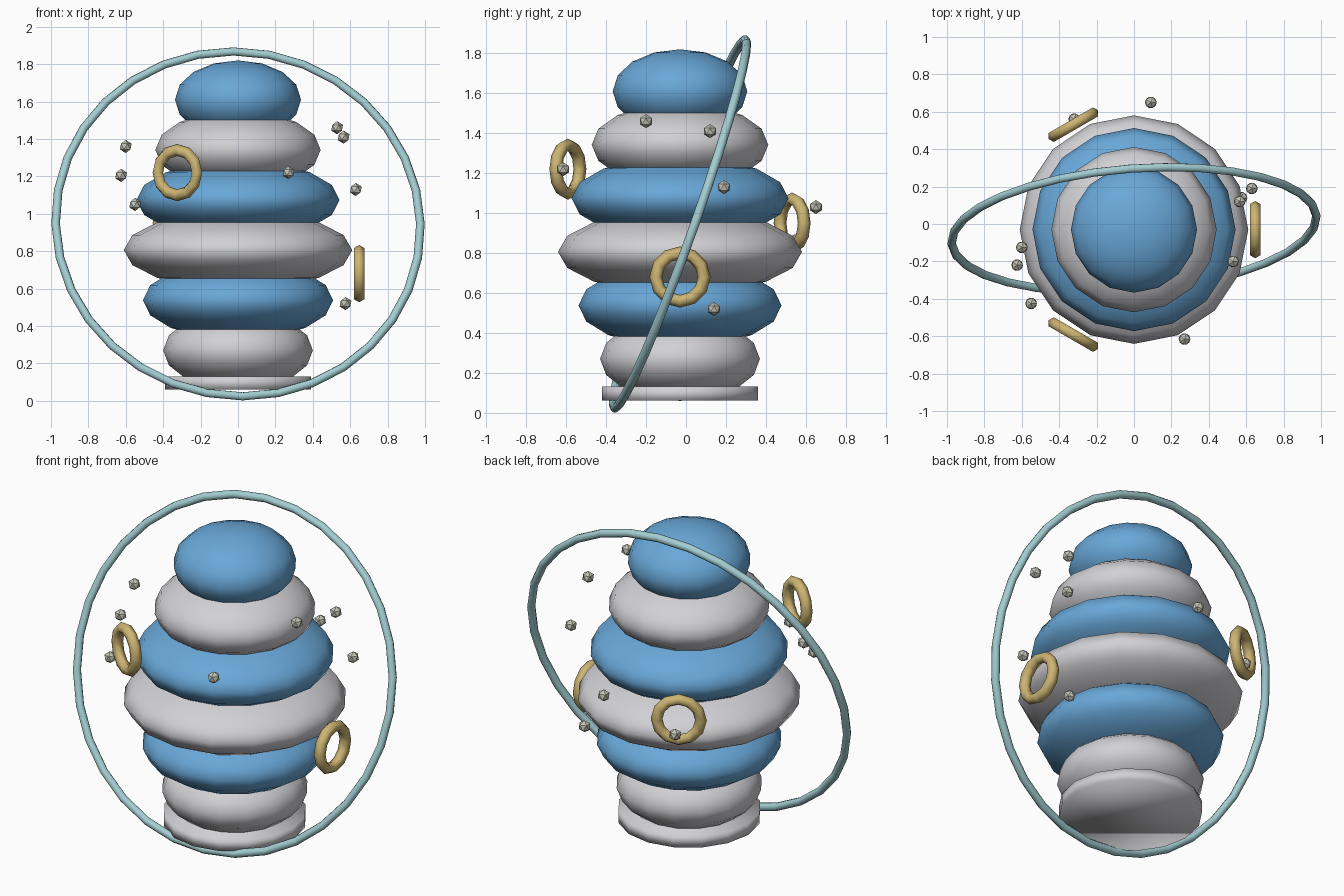
import bpy
from math import radians, cos, sin
from mathutils import Vector

old = bpy.data.objects.get("Cube")
if old:
    bpy.data.objects.remove(old, do_unlink=True)


def material(name, rgb):
    m = bpy.data.materials.new(name)
    m.use_nodes = True
    m.diffuse_color = (*rgb, 1)
    m.node_tree.nodes["Principled BSDF"].inputs["Base Color"].default_value = (*rgb, 1)
    return m


blue = material("sky blue", (0.14, 0.39, 0.69))
grey = material("pale grey", (0.64, 0.64, 0.67))
gold = material("soft gold", (0.61, 0.46, 0.17))
teal = material("pale teal", (0.37, 0.62, 0.65))
stone = material("warm stone", (0.56, 0.55, 0.47))


def finish(name, mat, smooth=True):
    ob = bpy.context.object
    ob.name = name
    ob.data.materials.append(mat)
    if smooth:
        bpy.ops.object.shade_smooth()
    return ob


def ring(name, mat, centre, normal, major, minor, sides, tube_sides):
    turn = Vector(normal).to_track_quat('Z', 'Y').to_euler()
    bpy.ops.mesh.primitive_torus_add(
        location=centre, rotation=turn, major_radius=major, minor_radius=minor,
        major_segments=sides, minor_segments=tube_sides)
    return finish(name, mat)


AXIS_Y = -0.03

# Round base plate
bpy.ops.mesh.primitive_cylinder_add(vertices=16, radius=0.39, depth=0.07,
                                    location=(0, AXIS_Y, 0.096))
finish("base", grey)

# Stack of flattened balls, alternating colours
for i, r in enumerate((0.40, 0.508, 0.611, 0.543, 0.442, 0.337)):
    bpy.ops.mesh.primitive_uv_sphere_add(segments=16, ring_count=8, radius=1,
                                         location=(0, AXIS_Y, 0.27 + 0.268 * i))
    bpy.context.object.scale = (r, r, 0.21)
    finish(f"body_tier_{i + 1}", blue if i % 2 else grey)

# Large tilted hoop around the whole stack
ring("outer_hoop", teal, (0, AXIS_Y, 0.946), (-0.076, 1, -0.355), 0.978, 0.023, 32, 8)

# Small gold rings, each facing outward
for i, (angle, z) in enumerate(((0, 0.68), (120, 0.95), (240, 1.22))):
    out = Vector((cos(radians(angle)), sin(radians(angle)), 0))
    ring(f"gold_ring_{i + 1}", gold, out * 0.648 + Vector((0, AXIS_Y, z)), out,
         0.121, 0.032, 12, 6)

# Floating pebbles
pebbles = ((0.53, -0.20, 1.46), (0.565, 0.12, 1.41), (0.27, -0.615, 1.22),
           (0.63, 0.19, 1.13), (0.575, 0.14, 0.52), (-0.60, -0.125, 1.36),
           (-0.625, -0.22, 1.205), (-0.55, -0.425, 1.05), (0.09, 0.65, 1.03),
           (-0.32, 0.56, 0.87))
for i, spot in enumerate(pebbles):
    bpy.ops.mesh.primitive_ico_sphere_add(subdivisions=1, radius=0.035, location=spot)
    finish(f"pebble_{i + 1}", stone, smooth=False)
